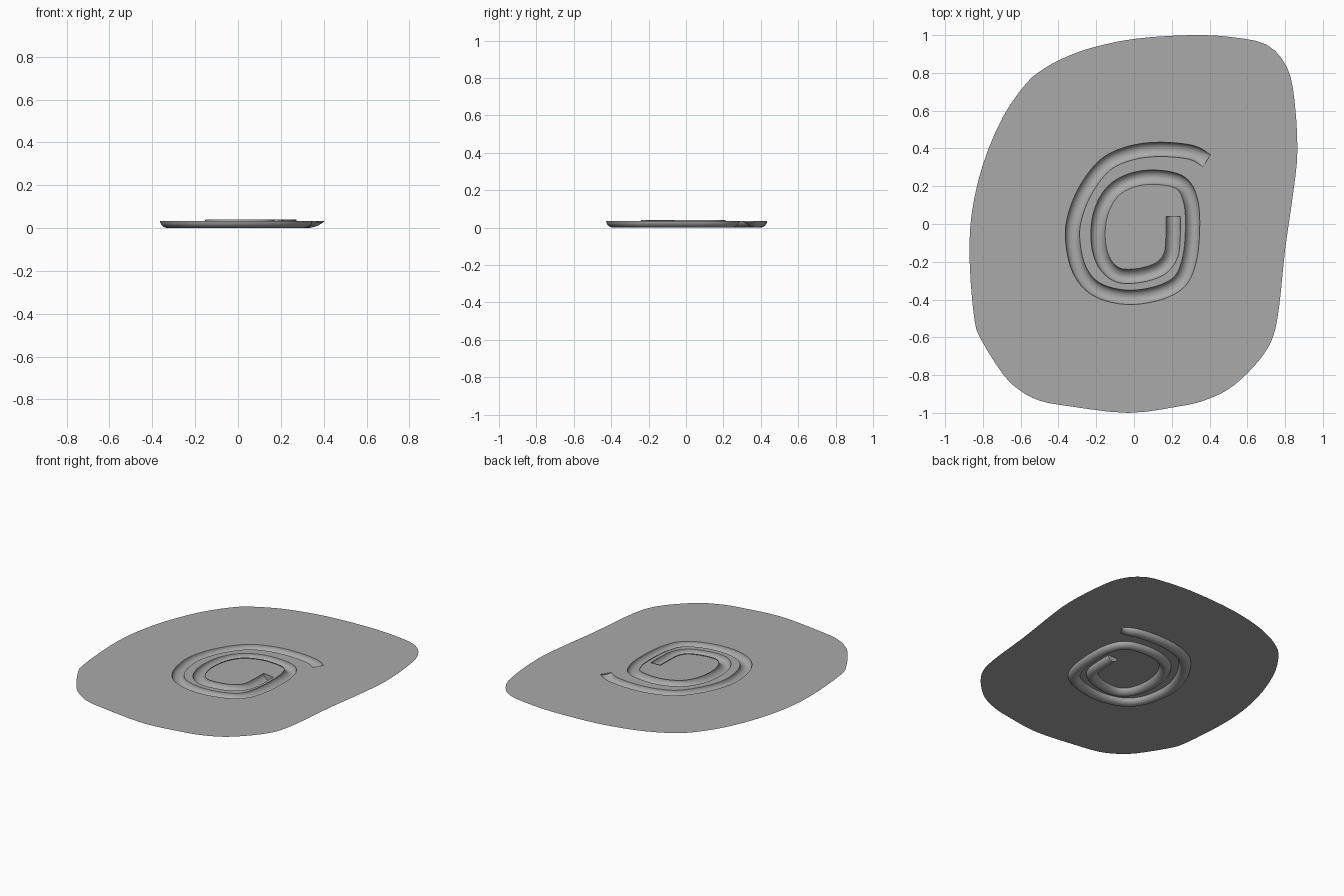
import bpy, bmesh, math
from mathutils import Vector

cube = bpy.data.objects.get("Cube")
if cube:
    bpy.data.objects.remove(cube, do_unlink=True)

SHEET_Z = 0.034      # level of the flat sheet
INNER_LIP_Z = 0.04   # raised inner lip of the second coil
HALF_WIDTH = 0.038   # half the channel width
ARC_STEPS = 12

# rounded outline of the sheet, clockwise from the back
OUTLINE = [(0, .98), (.3, 1), (.51, .99), (.7, .95), (.81, .83), (.85, .65),
           (.865, .39), (.845, .18), (.8, -.135), (.77, -.425), (.74, -.585),
           (.69, -.685), (.605, -.785), (.5, -.875), (.37, -.935), (.24, -.965),
           (-.03, -1), (-.34, -.965), (-.5, -.935), (-.605, -.88), (-.69, -.8),
           (-.805, -.62), (-.845, -.505), (-.87, -.2), (-.86, .05), (-.8, .315),
           (-.695, .565), (-.57, .745), (-.48, .82), (-.38, .875), (-.235, .93)]

# centre line of the spiral channel, from its outer end inward
SPIRAL = [(.385, .335), (.3, .38), (.13, .395), (-.02, .375), (-.15, .315),
          (-.25, .19), (-.31, .05), (-.325, -.08), (-.29, -.24), (-.2, -.345),
          (-.04, -.388), (.13, -.365), (.245, -.3), (.295, -.18), (.31, -.02),
          (.3, .12), (.25, .215), (.13, .247), (0, .235), (-.11, .175),
          (-.175, .06), (-.19, -.08), (-.16, -.2), (-.085, -.27), (.03, -.272),
          (.14, -.235), (.195, -.165), (.207, -.06), (.208, .04)]


def smooth_path(points, steps, closed):
    """Pass a smooth curve through the points."""
    pts = [Vector(p) for p in points]
    count = len(pts)

    def pick(i):
        return pts[i % count] if closed else pts[max(0, min(count - 1, i))]

    path = []
    for i in range(count if closed else count - 1):
        a, b, c, d = (pick(i + k) for k in (-1, 0, 1, 2))
        for s in range(steps):
            t = s / steps
            path.append(b + (c - a) * (t / 2)
                        + (a * 2 - b * 5 + c * 4 - d) * (t * t / 2)
                        + (b * 3 - a - c * 3 + d) * (t ** 3 / 2))
    if not closed:
        path.append(pts[-1])
    return path


def finish(name, bm, material):
    """Turn the faces upward and make an object of them."""
    bm.normal_update()
    if sum(f.normal.z * f.calc_area() for f in bm.faces) < 0:
        bmesh.ops.reverse_faces(bm, faces=bm.faces[:])
    mesh = bpy.data.meshes.new(name)
    bm.to_mesh(mesh)
    bm.free()
    mesh.materials.append(material)
    obj = bpy.data.objects.new(name, mesh)
    bpy.context.collection.objects.link(obj)
    return obj


grey = bpy.data.materials.new("mid_grey")
grey.use_nodes = True
colour = (0.4, 0.4, 0.4, 1)
grey.diffuse_color = colour
grey.node_tree.nodes["Principled BSDF"].inputs["Base Color"].default_value = colour

# frames along the spiral: position and inward direction
path = smooth_path(SPIRAL, 6, False)
last = len(path) - 1
sides = []
for i in range(last + 1):
    tangent = (path[min(i + 1, last)] - path[max(i - 1, 0)]).normalized()
    sides.append(Vector((-tangent.y, tangent.x)) * HALF_WIDTH)

# channel: a half-round section swept along the spiral
bm = bmesh.new()
rings = []
for i, (centre, side) in enumerate(zip(path, sides)):
    raised = max(0, min(1, (i / last - 0.42) * 12))
    depth = SHEET_Z * math.sin(min(1, 0.15 + i / 6) * math.pi / 2)
    ring = []
    for k in range(ARC_STEPS + 1):
        angle = math.pi * k / ARC_STEPS
        xy = centre + side * math.cos(angle)
        lip = (INNER_LIP_Z - SHEET_Z) * raised * max(0, math.cos(angle))
        ring.append(bm.verts.new((xy.x, xy.y, SHEET_Z + lip - depth * math.sin(angle))))
    rings.append(ring)
for a, b in zip(rings, rings[1:]):
    for k in range(ARC_STEPS):
        bm.faces.new((a[k], a[k + 1], b[k + 1], b[k]))
# end walls, wound to match the sweep
bm.faces.new(rings[0][::-1])
bm.faces.new(rings[-1])
channel = finish("spiral_channel", bm, grey)
bpy.ops.object.select_all(action="DESELECT")
channel.select_set(True)
bpy.context.view_layer.objects.active = channel
bpy.ops.object.shade_smooth_by_angle(angle=math.radians(40))

# sheet: the outline filled flat, leaving the channel open
slot = [c + s for c, s in zip(path, sides)] + [c - s for c, s in zip(path, sides)][::-1]
bm = bmesh.new()
for loop in (smooth_path(OUTLINE, 3, True), slot):
    verts = [bm.verts.new((p.x, p.y, SHEET_Z)) for p in loop]
    for a, b in zip(verts, verts[1:] + verts[:1]):
        bm.edges.new((a, b))
bmesh.ops.triangle_fill(bm, use_beauty=True, use_dissolve=False,
                        edges=bm.edges[:], normal=(0, 0, 1))
finish("flat_sheet", bm, grey)
